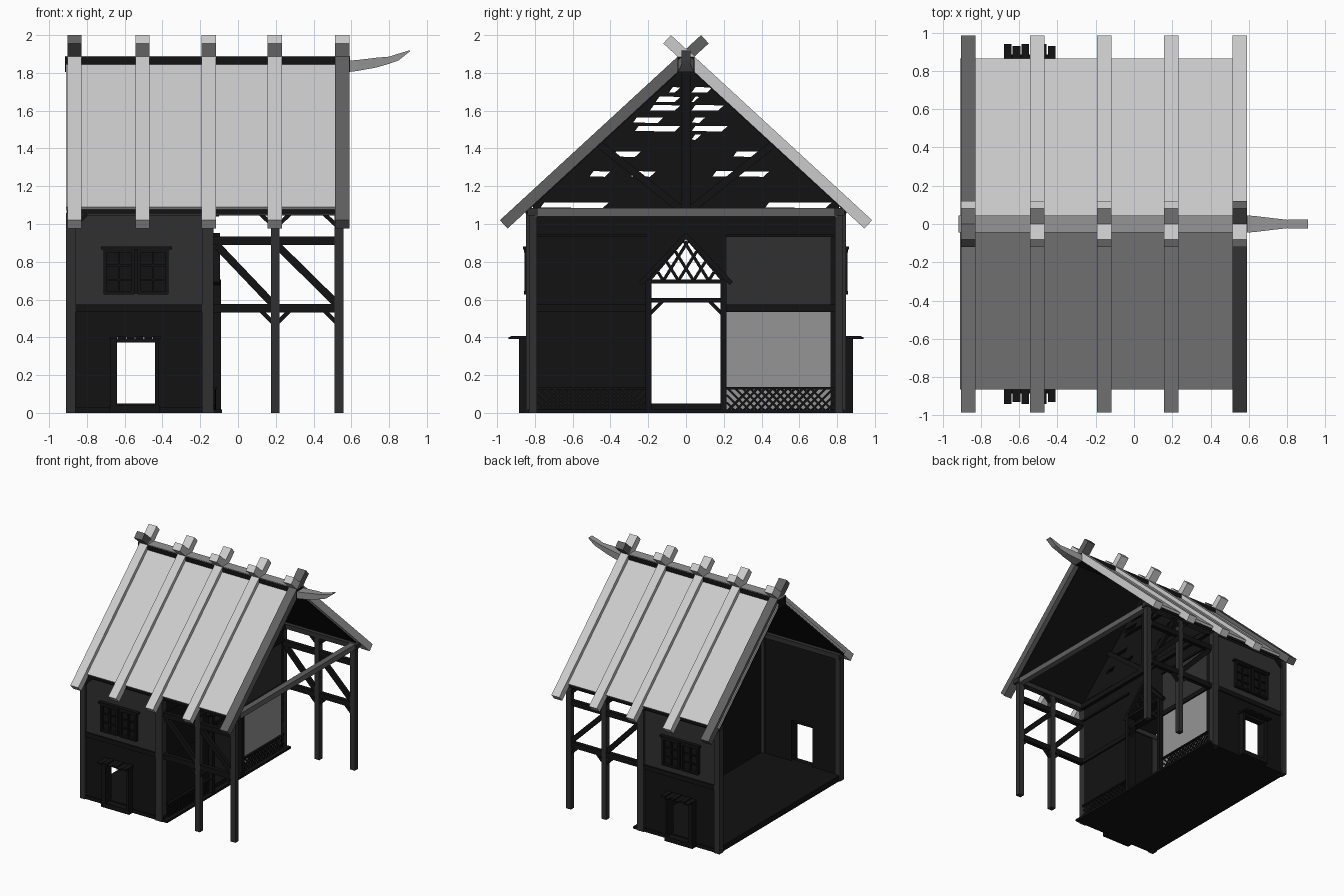
import bpy
from mathutils import Vector as V

if "Cube" in bpy.data.objects:
    bpy.data.objects.remove(bpy.data.objects["Cube"])

CUBE = [(0, 1, 2, 3), (7, 6, 5, 4), (0, 4, 5, 1), (1, 5, 6, 2), (2, 6, 7, 3), (3, 7, 4, 0)]
SHADES = {}
for key, g in (("black", .006), ("dark", .03), ("mid", .12), ("soft", .3)):
    SHADES[key] = bpy.data.materials.new(key + "_timber")
    SHADES[key].diffuse_color = (g, g, g, 1)


def box(x0, x1, y0, y1, z0, z1):
    q = [(x0, y0), (x1, y0), (x1, y1), (x0, y1)]
    return [(x, y, z) for z in (z0, z1) for x, y in q], CUBE


def beam(a, b, w, t):
    # straight timber from a to b, w along x or y, t across
    a, b = V(a), V(b)
    d = (b - a).normalized()
    u = V((1, 0, 0)) if abs(d.x) <= abs(d.y) or abs(d.x) < 1e-4 else V((0, 1, 0))
    v = d.cross(u).normalized() * t / 2
    u = u * w / 2
    return [p + e for p in (a, b) for e in (-u - v, u - v, u + v, -u + v)], CUBE


def prism(yz, x0, x1):
    n = len(yz)
    vs = [(x, y, z) for x in (x0, x1) for y, z in yz]
    fs = [tuple(range(n))[::-1], tuple(range(n, 2 * n))]
    return vs, fs + [(i, (i + 1) % n, n + (i + 1) % n, n + i) for i in range(n)]


def part(name, solids, shade=None):
    vs, fs = [], []
    for sv, sf in solids:
        o = len(vs)
        vs += [tuple(p) for p in sv]
        fs += [tuple(i + o for i in f) for f in sf]
    me = bpy.data.meshes.new(name)
    me.from_pydata(vs, [], fs)
    if shade:
        me.materials.append(SHADES[shade])
    ob = bpy.data.objects.new(name, me)
    bpy.context.collection.objects.link(ob)
    bpy.context.view_layer.objects.active = ob
    ob.select_set(True)
    bpy.ops.object.mode_set(mode='EDIT')
    bpy.ops.mesh.select_all(action='SELECT')
    bpy.ops.mesh.normals_make_consistent(inside=False)
    bpy.ops.object.mode_set(mode='OBJECT')
    ob.select_set(False)
    return ob


def both(f):
    # build the same solid on the -y and +y sides
    return [([(p[0], p[1] * s, p[2]) for p in vs], fs) for s in (-1, 1) for vs, fs in f]


# floor and door step
part("floor", [box(-.9, -.13, -.83, .83, 0, .05)], "black")
part("front_step", [box(-.14, -.085, -.84, .84, 0, .018)], "black")

# side walls around their door openings, lighter upper storey
part("lower_side_walls", both([
    box(-.9, -.64, .80, .83, 0, .55), box(-.44, -.14, .80, .83, 0, .55),
    box(-.64, -.44, .80, .83, .40, .55), box(-.64, -.44, .80, .83, 0, .05)]), "black")
part("upper_side_walls", both([box(-.9, -.14, .81, .83, .55, 1.06)]), "dark")
part("upper_wall_lining", both([box(-.9, -.14, .80, .81, .55, 1.06)]), "black")
part("corner_posts", both([box(-.91, -.86, .79, .847, 0, 1.06),
                           box(-.19, -.13, .79, .847, 0, 1.06)]), "dark")
part("wall_rails", both([box(-.87, -.18, .82, .84, .535, .575),
                         box(-.87, -.18, .82, .838, 0, .03)]), "black")
part("wall_plates", both([box(-.905, .575, .785, .84, 1.045, 1.085)]), "dark")

# gable wall with pointed doorway and gaps between weathered boards
gable = part("gable_wall", [prism(
    [(-.81, 0), (-.185, 0), (-.185, .7), (0, .92), (.185, .7), (.185, 0), (.81, 0),
     (.81, 1.11), (0, 1.85), (-.81, 1.11)], -.16, -.13)], "black")
gaps = [(-.09, -.03, 1.71), (.03, .14, 1.71), (-.16, -.03, 1.66), (.03, .07, 1.66), (-.19, -.03, 1.615),
        (.03, .20, 1.615), (-.28, -.12, 1.55), (.03, .10, 1.55), (-.27, -.03, 1.505), (.03, .22, 1.505),
        (.03, .08, 1.46), (-.39, -.24, 1.37), (.25, .40, 1.37), (-.51, -.4, 1.265), (-.29, -.16, 1.265),
        (.14, .44, 1.265), (-.77, -.41, 1.1), (.42, .77, 1.1)]
cut = part("gap_cutter", [prism([(a, z - .013), (b - .03, z - .015), (b, z + .013), (a + .02, z + .015)],
                                -.3, 0) for a, b, z in gaps])
cut.hide_render = True
m = gable.modifiers.new("gaps", 'BOOLEAN')
m.operation, m.solver, m.object = 'DIFFERENCE', 'EXACT', cut
bpy.context.view_layer.objects.active = gable
bpy.ops.object.modifier_apply(modifier="gaps")
bpy.data.objects.remove(cut)

# pale infill panels right of the doorway
part("lower_infill_panel", [box(-.131, -.1275, .215, .765, .01, .535)], "soft")
part("upper_infill_panel", [box(-.131, -.1275, .215, .765, .575, .93)], "dark")

# timber frame of the gable
part("gable_frame",
     [box(-.14, -.1, -.025, .025, 1.08, 1.84), box(-.14, -.1, -.8, .8, 1.04, 1.085)]
     + both([beam((-.12, .03, 1.08), (-.12, .47, 1.43), .035, .04),
             box(-.135, -.115, .21, .80, .535, .575), box(-.135, -.115, .21, .80, .93, .945)]), "black")

# garden lattice along the foot of the gable
lat = []
for i in range(15):
    y = .22 + i * .04
    for k in (-1, 1):
        n = min(.12, .785 - y) if k > 0 else min(.12, y - .215)
        if n > .01:
            lat.append(beam((-.122 + k * .003, y, .01), (-.122 + k * .003, y + k * n, .01 + n), .006, .012))
lat += [box(-.13, -.11, .21, .79, .125, .138)]
part("foot_lattice", both(lat), "black")

# main doorway: posts, lintels, pointed gable and lattice
X = -.115
part("door_frame", [box(-.17, -.09, -.2, .2, .685, .705), box(-.16, -.1, -.2, .2, .585, .607)] + both([
    box(-.17, -.09, .182, .215, 0, .7),
    beam((X - .01, .24, .685), (X - .01, -.005, .945), .06, .025),
    beam((X, .19, .525), (X, .125, .59), .03, .018)]), "black")
part("door_lattice", both([beam((X, a, .7), (X, (.22 + 1.6 * a) / 2.79, .7 + 1.6 * ((.22 + 1.6 * a) / 2.79 - a)),
                                .02, .016) for a in (-.12, -.04, .04, .12)]), "black")

# side doors with plank hoods
part("side_door_frames", both([
    box(-.675, -.64, .82, .885, 0, .39), box(-.44, -.42, .82, .885, 0, .39),
    box(-.675, -.42, .82, .875, .372, .395), box(-.68, -.415, .82, .885, 0, .04)]), "black")
part("side_door_hoods", both([
    box(-.68 + i * .046, -.64 + i * .046, .82, .94 - .01 * (i % 2), .392, .402 + .006 * (i % 2))
    for i in range(6)]), "black")

# paired side windows
win = [box(-.725, -.35, .82, .862, .865, .88), box(-.71, -.37, .825, .834, .63, .87)]
for c in (-.63, -.45):
    win += [box(c + s * .073 - .009, c + s * .073 + .009, .82, .855, .63, .868) for s in (-1, 1)]
    win += [box(c - .08, c + .08, .82, .858, z, z + .016) for z in (.628, .85)]
    win += [box(c - .006, c + .006, .82, .848, .63, .86)]
    win += [box(c - .075, c + .075, .82, .845, z, z + .01) for z in (.70, .775)]
part("side_windows", both(win), "black")

# open porch: posts, rails and braces
Y = .81
part("porch_posts", both([box(a, b, Y - .022, Y + .022, 0, 1.05)
                          for a, b in ((.175, .22), (.51, .558))]), "dark")
porch = []
for z in (.532, .89):
    porch.append(box(-.14, .52, Y - .018, Y + .018, z, z + .045))
for a, b in ((-.11, .19), (.21, .53)):
    porch.append(beam((a, Y, .885), (b, Y, .57), .03, .04))
for x, s in ((.197, -1), (.197, 1), (.534, -1)):
    porch.append(beam((x + s * .01, Y, .475), (x + s * .075, Y, .54), .03, .022))
    porch.append(beam((x + s * .01, Y, .99), (x + s * .08, Y, 1.055), .03, .022))
porch.append(beam((-.87, Y + .02, .99), (-.80, Y + .02, 1.055), .03, .022))
part("porch_braces", both(porch), "black")
part("porch_tie_beam", [box(.51, .56, -.8, .8, 1.04, 1.085)], "mid")

# roof slopes with dark lining, crossed rafters and ridge
part("roof_panels", both([beam((-.18, 0, 1.872), (-.18, .858, 1.083), 1.46, .02)]))
part("roof_lining", both([beam((-.18, 0, 1.848), (-.18, .845, 1.071), 1.458, .015)]), "black")
part("eave_trim", both([box(-.905, .545, .835, .85, 1.055, 1.09)]), "black")
part("crossed_rafters", both([beam((x, -.1, 1.978), (x, .965, .998), .075, .06)
                              for x in (-.505, -.155, .195)])
     + both([beam((-.865, -.1, 1.978), (-.865, .965, .998), .075, .06)])[:1]
     + both([beam((.552, -.1, 1.978), (.552, .965, .998), .075, .06)])[1:])
part("end_rafters", both([beam((-.865, -.1, 1.978), (-.865, .965, .998), .075, .06)])[1:]
     + both([beam((.552, -.1, 1.978), (.552, .965, .998), .075, .06)])[:1], "mid")
part("ridge_beam", [box(-.917, .592, -.045, .045, 1.805, 1.884)], "black")
part("ridge_cap", [box(-.917, .592, -.044, .044, 1.884, 1.889)], "soft")

# carved ridge end
rings = [(.585, 1.805, 1.865, .045), (.63, 1.81, 1.868, .042), (.73, 1.828, 1.88, .03),
         (.80, 1.848, 1.886, .022), (.85, 1.866, 1.902, .024), (.91, 1.914, 1.92, .024)]
vs = [(x, y * w, z) for x, lo, hi, w in rings for y, z in ((-1, lo), (1, lo), (1, hi), (-1, hi))]
fs = [(0, 1, 2, 3), tuple(range(len(vs) - 4, len(vs)))]
fs += [(4 * r + i, 4 * r + (i + 1) % 4, 4 * r + 4 + (i + 1) % 4, 4 * r + 4 + i)
       for r in range(len(rings) - 1) for i in range(4)]
part("carved_ridge_end", [(vs, fs)], "soft")

for m in bpy.data.materials:
    if m.users and not m.is_grease_pencil:
        m.use_nodes = True
        m.node_tree.nodes["Principled BSDF"].inputs["Base Color"].default_value = m.diffuse_color
